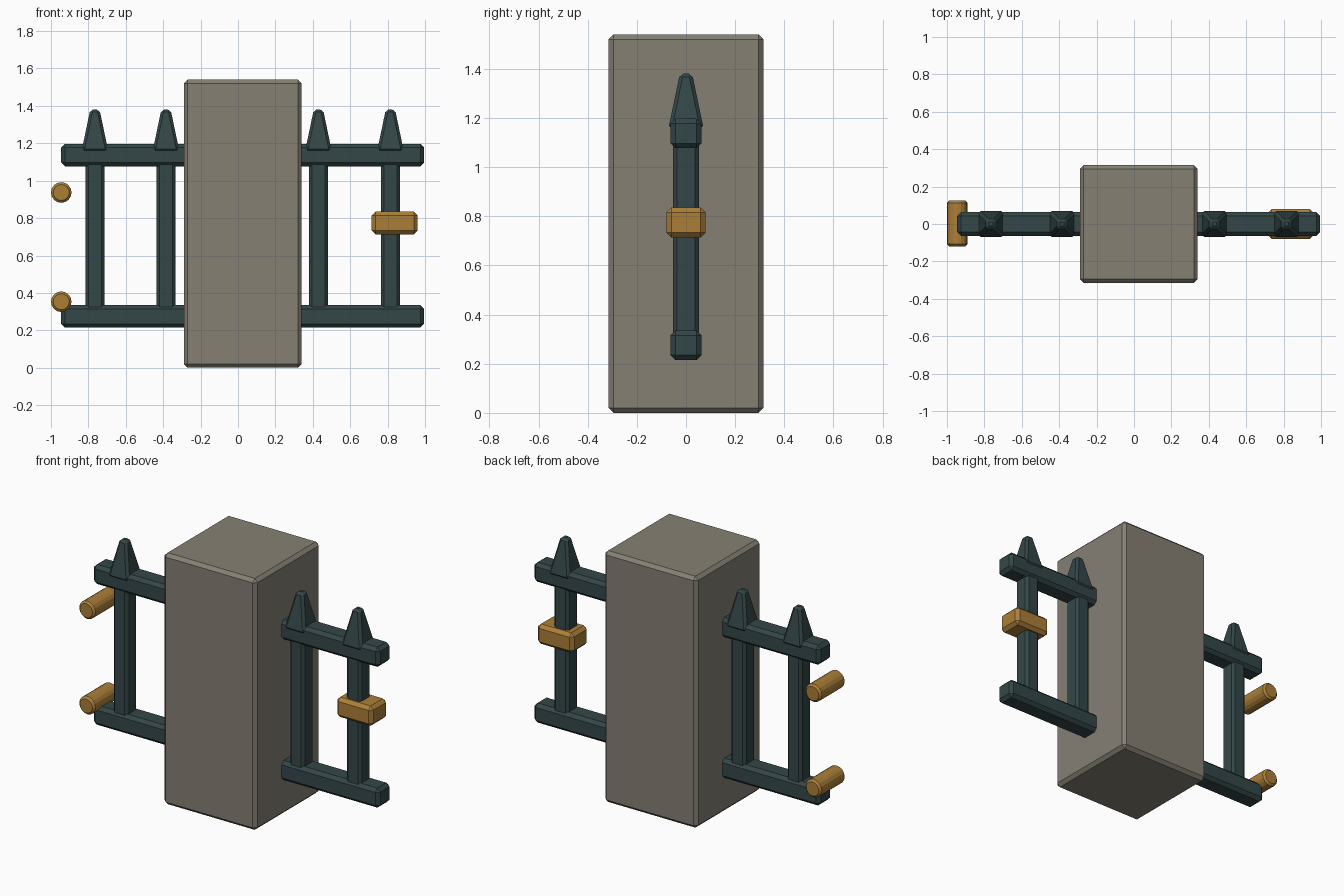
import bpy, bmesh, math
from mathutils import Matrix, Vector

if "Cube" in bpy.data.objects:
    bpy.data.objects.remove(bpy.data.objects["Cube"])


def material(name, color):
    m = bpy.data.materials.new(name)
    m.diffuse_color = (*color, 1)
    m.use_nodes = True
    m.node_tree.nodes["Principled BSDF"].inputs["Base Color"].default_value = m.diffuse_color
    return m


STONE = material("warm_grey_stone", (0.238, 0.216, 0.175))
IRON = material("dark_green_iron", (0.034, 0.062, 0.064))
BRASS = material("aged_brass", (0.41, 0.212, 0.040))


def finish(name, bm, mat, bevel):
    """Chamfer the sharp edges and make the object."""
    bmesh.ops.recalc_face_normals(bm, faces=bm.faces)
    sharp = [e for e in bm.edges if e.calc_face_angle(0) > math.radians(40)]
    bmesh.ops.bevel(bm, geom=sharp, offset=bevel, segments=1,
                    profile=0.5, affect='EDGES')
    me = bpy.data.meshes.new(name)
    bm.to_mesh(me)
    bm.free()
    me.materials.append(mat)
    ob = bpy.data.objects.new(name, me)
    bpy.context.collection.objects.link(ob)
    return ob


def box(name, lo, hi, mat, bevel):
    lo, hi = Vector(lo), Vector(hi)
    bm = bmesh.new()
    bmesh.ops.create_cube(bm, size=1, matrix=Matrix.Translation((lo + hi) / 2)
                          @ Matrix.Diagonal((*(hi - lo), 1)))
    return finish(name, bm, mat, bevel)


def spike(name, x):
    bm = bmesh.new()
    # Four-sided tapered tip, turned so its sides face the axes
    bmesh.ops.create_cone(bm, cap_ends=True, segments=4,
                          radius1=0.072 * math.sqrt(2), radius2=0.025 * math.sqrt(2),
                          depth=0.225, matrix=Matrix.Translation((x, 0, 1.2675))
                          @ Matrix.Rotation(math.pi / 4, 4, 'Z'))
    return finish(name, bm, IRON, 0.014)


def hinge(name, z):
    bm = bmesh.new()
    bmesh.ops.create_cone(bm, cap_ends=True, segments=16, radius1=0.055,
                          radius2=0.055, depth=0.245,
                          matrix=Matrix.Translation((-0.945, 0.003, z))
                          @ Matrix.Rotation(math.pi / 2, 4, 'X'))
    return finish(name, bm, BRASS, 0.012)


# Stone pillar in the middle
box("pillar", (-0.29, -0.315, 0), (0.34, 0.315, 1.54), STONE, 0.02)

# Two rails running through the pillar
for name, z in (("lower_rail", 0.215), ("upper_rail", 1.077)):
    box(name, (-0.945, -0.063, z), (0.995, 0.063, z + 0.12), IRON, 0.02)

# Upright bars with pointed tips
for i, x in enumerate((-0.765, -0.385, 0.43, 0.815), 1):
    box(f"upright_bar_{i}", (x - 0.05, -0.052, 0.27), (x + 0.05, 0.052, 1.17), IRON, 0.016)
    spike(f"spike_{i}", x)

# Brass latch block and hinge barrels
box("latch", (0.715, -0.08, 0.713), (0.96, 0.08, 0.835), BRASS, 0.02)
hinge("lower_hinge", 0.353)
hinge("upper_hinge", 0.937)
